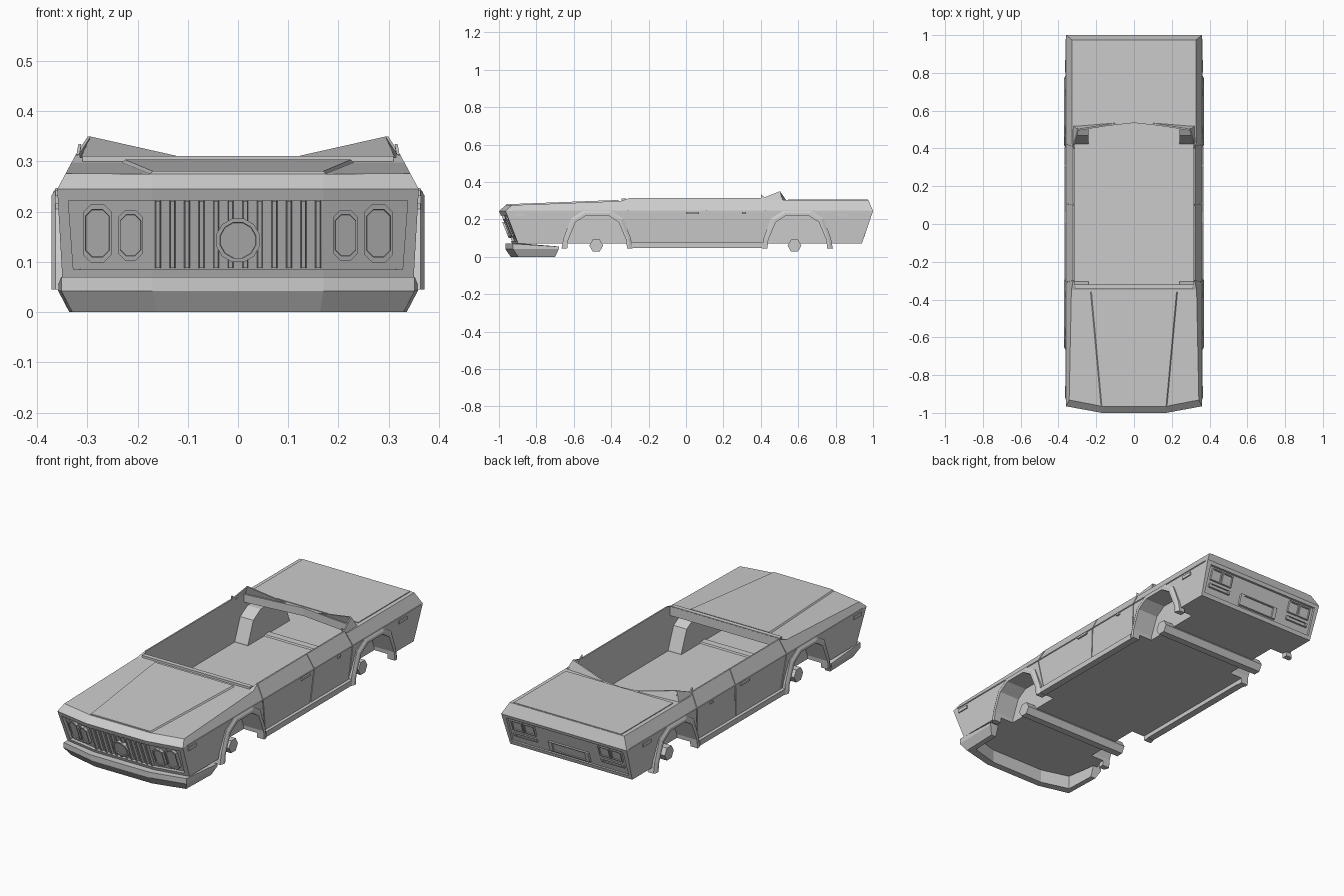
import bpy, bmesh, math
from mathutils import Vector

if "Cube" in bpy.data.objects:
    bpy.data.objects.remove(bpy.data.objects["Cube"])


def to_object(name, bm):
    bmesh.ops.recalc_face_normals(bm, faces=bm.faces[:])
    me = bpy.data.meshes.new(name)
    bm.to_mesh(me)
    bm.free()
    ob = bpy.data.objects.new(name, me)
    bpy.context.collection.objects.link(ob)
    return ob


def loft(name, rings):
    """Skin a row of equal rings of points and cap both ends."""
    bm = bmesh.new()
    vs = [[bm.verts.new(p) for p in r] for r in rings]
    n = len(rings[0])
    for a, b in zip(vs, vs[1:]):
        for i in range(n):
            bm.faces.new((a[i], a[(i + 1) % n], b[(i + 1) % n], b[i]))
    bm.faces.new(vs[0])
    bm.faces.new(vs[-1])
    return to_object(name, bm)


def box(name, x0, x1, y0, y1, z0, z1):
    return loft(name, [[(x, y0, z0), (x, y1, z0), (x, y1, z1), (x, y0, z1)] for x in (x0, x1)])


def subtract(ob, cutter):
    m = ob.modifiers.new("cut", 'BOOLEAN')
    m.operation, m.object, m.solver = 'DIFFERENCE', cutter, 'EXACT'
    bpy.context.view_layer.objects.active = ob
    bpy.ops.object.modifier_apply(modifier=m.name)
    bpy.data.objects.remove(cutter)


def front(x, z):
    return -1 + (.245 - z) * .4 + max(0, abs(x) - .17) * .184


def back(x, z):
    return 1 - (.245 - z) * .34


def side(z):
    return .36 - (.245 - z) * .057 if z < .245 else .36 - (z - .245) * .54


WHEELS = {"front": -.475, "rear": .595}
ARCH_IN = [(-.16, .045), (-.155, .09), (-.115, .185), (-.06, .22),
           (.06, .22), (.115, .185), (.155, .09), (.16, .045)]
ARCH_OUT = [(-.19, .045), (-.18, .10), (-.14, .205), (-.075, .246),
            (.075, .246), (.14, .205), (.18, .10), (.19, .045)]

# body block: side silhouette extruded across, then trimmed by slanted planes
sil = [(-.93, .07), (-1, .245), (-.965, .275), (-.35, .298), (-.33, .305), (-.30, .315),
       (.41, .315), (.43, .303), (.975, .303), (1, .245), (.94, .07)]
bm = bmesh.new()
rows = [[bm.verts.new((x, y, z)) for y, z in sil] for x in (-.365, .365)]
for i in range(len(sil)):
    j = (i + 1) % len(sil)
    bm.faces.new((rows[0][i], rows[0][j], rows[1][j], rows[1][i]))
for r in rows:
    bm.faces.new(r)
bmesh.ops.recalc_face_normals(bm, faces=bm.faces[:])
for s in (-1, 1):
    planes = [((.36, 0, .245), (.065, 0, .035)), ((.36, 0, .245), (.175, 0, -.01))]
    for b in ((0, .07, -.175), (0, .035, .03)):
        n = Vector((.19, .035, 0)).cross(Vector(b))
        planes.append(((.17, -1, .245), n if n.y < 0 else -n))
    for co, no in planes:
        cut = bmesh.ops.bisect_plane(bm, geom=bm.verts[:] + bm.edges[:] + bm.faces[:],
                                     plane_co=(co[0] * s, co[1], co[2]),
                                     plane_no=(no[0] * s, no[1], no[2]), clear_outer=True)
        bmesh.ops.holes_fill(bm, edges=[e for e in bm.edges if e.is_boundary], sides=0)
body = to_object("body_shell", bm)

# hollow interior with wheel housings left standing, then the cabin opening
cavity = box("cavity", -.315, .315, -.89, .91, .085, .262)
for c in WHEELS.values():
    for s in (-1, 1):
        subtract(cavity, loft("housing", [[(s * x, c + y * 1.1, z + .015 if z > .1 else z)
                                           for y, z in ARCH_IN] for x in (.24, .45)]))
subtract(body, cavity)
opening = [(-.315, -.32), (.315, -.32), (.315, .50), (0, .535), (-.315, .50)]
subtract(body, loft("opening", [[(x, y, z) for x, y in opening] for z in (.25, .4)]))

# wheel wells and door gaps
for s in (-1, 1):
    for c in WHEELS.values():
        well = [(-.16, 0)] + ARCH_IN + [(.16, 0)]
        subtract(body, loft("well", [[(s * x, c + y, z) for y, z in well] for x in (.255, .5)]))
    for ys in ((-.275, -.31, -.30), (.09, .11, .10), (.405, .425, .41)):
        subtract(body, loft("gap", [[(s * (side(z) - .004), y - .003, z), (s * .45, y - .003, z),
                                     (s * .45, y + .003, z), (s * (side(z) - .004), y + .003, z)]
                                    for y, z in zip(ys, (.06, .245, .33))]))

# recessed nose and tail panels
subtract(body, loft("nose_recess", [[(x * k, front(x, z) + d, z) for k, z, d in
                    ((1, .222, -.1), (1, .222, .018), (.97, .085, .018), (.97, .085, -.1))]
                    for x in (-.338, -.17, .17, .338)]))
subtract(body, loft("tail_recess", [[(x, back(x, z) + d, z) for z, d in
                    ((.228, .1), (.228, -.012), (.09, -.012), (.09, .1))] for x in (-.335, .335)]))


def rimmed(name, x, z, outline, face, sgn, depth, proud=0):
    """Lamp-like piece with a raised rim, lying on the nose or tail plane."""
    rings = []
    for k, d in ((1, -depth), (1, proud), (.82, proud), (.8, proud - .006)):
        rings.append([(x + u * k, face(x + u * k, z + v * k) + sgn * d, z + v * k)
                      for u, v in outline])
    return loft(name, rings)


def octagon(w, h, c):
    return [(w, h - c), (w - c, h), (c - w, h), (-w, h - c),
            (-w, c - h), (c - w, -h), (w - c, -h), (w, c - h)]


def rect(w, h):
    return [(w, h), (-w, h), (-w, -h), (w, -h)]


# grille bars, round centre cap and headlamps
for i in range(12):
    x = (i - 5.5) * .029
    loft("grille_bar", [[(x + u, front(x, z) + d, z) for u, d in
                         ((-.006, .02), (-.004, .004), (.004, .004), (.006, .02))]
                        for z in (.088, .221)])
cap = [(.045 * math.cos(a * math.pi / 6 + .26), .045 * math.sin(a * math.pi / 6 + .26))
       for a in range(12)]
rimmed("grille_cap", 0, .143, cap, front, -1, .02, .006)
for s in (-1, 1):
    rimmed("outer_headlamp", s * .28, .157, octagon(.029, .058, .016), front, -1, .02)
    rimmed("inner_headlamp", s * .214, .153, octagon(.025, .05, .014), front, -1, .02)
    # tail lamps and the bars under them
    for x in (.215, .284):
        rimmed("tail_lamp", s * x, .19, rect(.032, .028), back, 1, .014, -.002)
    rimmed("tail_bar", s * .25, .135, rect(.066, .009), back, 1, .014, -.002)
rimmed("plate_holder", 0, .128, rect(.115, .027), back, 1, .014, 0)

# bumper lip wrapping round the nose
path = [(.358, -.68), (.352, -.925), (.17, -.966)]
path = path + [(-x, y) for x, y in reversed(path)]
sect = [(0, .07), (0, .042), (.022, 0), (.05, 0), (.05, .07)]
rings = []
for k, (x, y) in enumerate(path):
    s = 1 if x > 0 else -1
    end = k in (0, 5)
    rings.append([(x - s * o * (.3 if abs(x) < .2 else 1),
                   y + (0 if end else o * 1.3) - (.02 if end and z == 0 else 0),
                   min(z, .055) if end else z) for o, z in sect])
loft("front_bumper", rings)

# hood bulge, boot lid, cowl strip
loft("hood_bulge", [[(-w - .012, y, z - .008), (w + .012, y, z - .008), (w, y, z + .006), (-w, y, z + .006)]
                    for w, y, z in ((.17, -.962, .275), (.225, -.36, .298))])
box("boot_lid", -.308, .308, .545, .972, .29, .307)
box("cowl_strip", -.31, .31, -.345, -.322, .29, .311)

# axles
for name, y in (("front", -.48), ("rear", .58)):
    loft(name + "_axle", [[(x, y + .037 * math.cos(a * math.pi / 3), .06 + .037 * math.sin(a * math.pi / 3))
                           for a in range(6)] for x in (-.31, .31)])

for s in (-1, 1):
    # arch flares
    for name, c in WHEELS.items():
        loft(name + "_arch_flare", [[(s * .33, c + o[0], o[1]), (s * .363, c + o[0], o[1]),
                                     (s * .371, c + (o[0] + i[0]) / 2, (o[1] + i[1]) / 2),
                                     (s * .371, c + i[0], i[1]), (s * .33, c + i[0], i[1])]
                                    for o, i in zip(ARCH_OUT, ARCH_IN)])
    # sill, waistline trim, handles and side markers
    box("sill", s * .33, s * .367, -.29, .41, .048, .076)
    box("waist_trim", s * .35, s * .363, -.93, .98, .242, .247)
    for y0, y1 in ((.0, .07), (.30, .32)):
        box("door_handle", s * .35, s * .368, y0, y1, .229, .24)
    for y in (-.89, .835):
        box("side_marker", s * .345, s * .364, y - .032, y + .032, .215, .232)
    # stubs of the rear pillars
    loft("pillar_back", [[(s * .295, .495 + d, .35), (s * .09, .527 + d, .304), (s * .315, .51 + d, .30)]
                         for d in (0, .008)])
    loft("pillar_side", [[(s * (x + d), y, z) for x, y, z in
                          ((.318, .40, .30), (.312, .40, .335), (.314, .42, .318),
                           (.293, .50, .35), (.316, .52, .30))] for d in (0, .006)])
